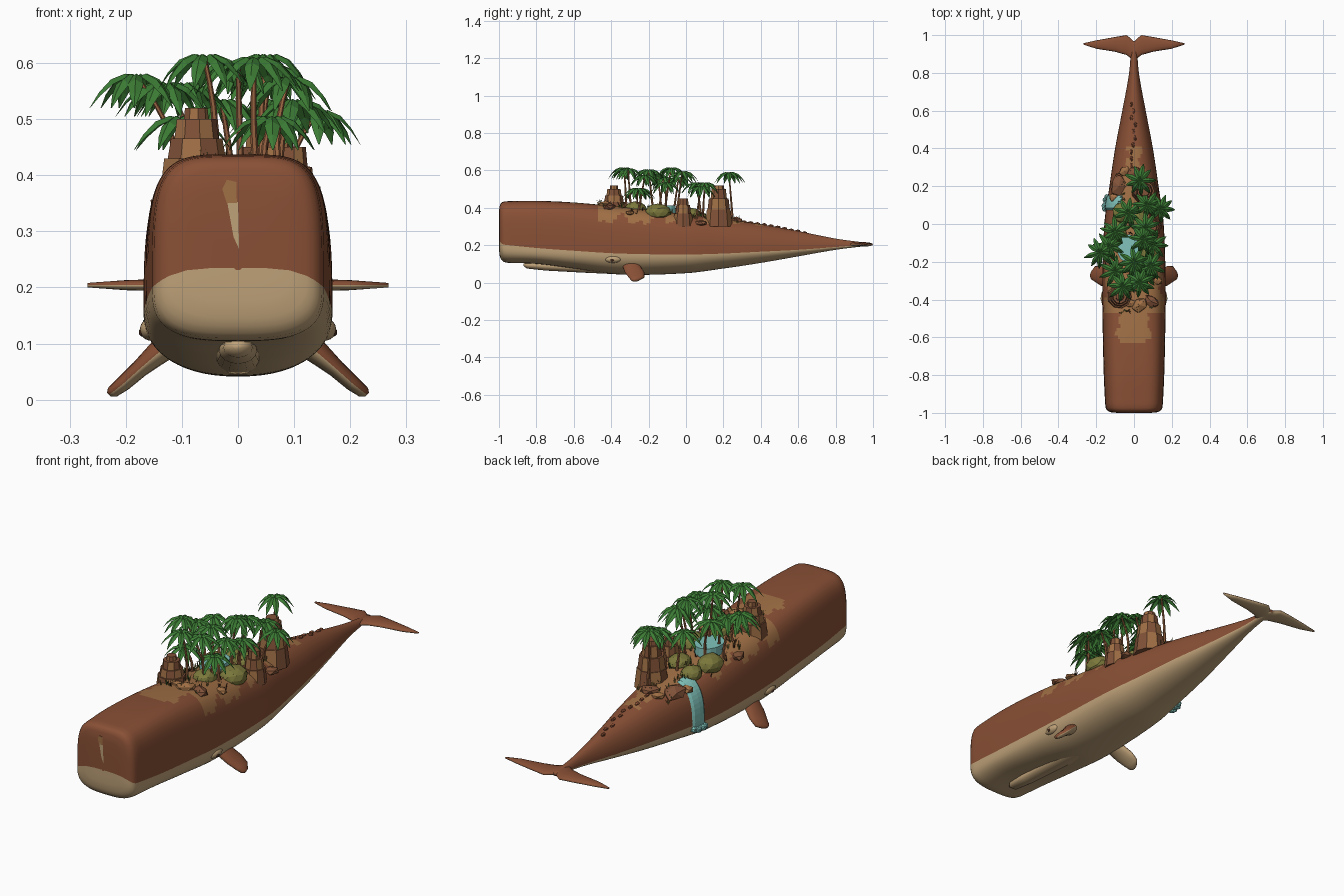
import bpy, bmesh, math, random
from math import sin, cos, pi
from mathutils import Vector, Matrix

cube = bpy.data.objects.get("Cube")
if cube:
    bpy.data.objects.remove(cube)
random.seed(4)
uni = random.uniform


def material(name, *rgb):
    m = bpy.data.materials.new(name)
    m.use_nodes = True
    m.diffuse_color = (*rgb, 1)
    m.node_tree.nodes["Principled BSDF"].inputs["Base Color"].default_value = (*rgb, 1)
    return m


SKIN = material("skin_brown", .25, .08, .036)
CREAM = material("belly_cream", .52, .36, .19)
SAND = material("sand", .35, .16, .06)
ROCK = material("rock_brown", .22, .085, .04)
TRUNK = material("trunk", .32, .13, .055)
LEAF = material("leaf_green", .045, .2, .035)
MOSS = material("moss_olive", .2, .19, .045)
WATER = material("water_teal", .22, .55, .5)
DARK = material("dark_brown", .06, .022, .012)


def finish(name, bm, mats, smooth=False, fix=True):
    if fix:
        bmesh.ops.recalc_face_normals(bm, faces=bm.faces)
    me = bpy.data.meshes.new(name)
    for f in bm.faces:
        f.smooth = smooth
    bm.to_mesh(me)
    bm.free()
    for m in mats:
        me.materials.append(m)
    ob = bpy.data.objects.new(name, me)
    bpy.context.collection.objects.link(ob)
    return ob


def skin_rings(bm, rings, rule=None):
    """Bridge closed rings of points and cap both ends."""
    rows = [[bm.verts.new(p) for p in r] for r in rings]
    n = len(rows[0])
    for a, b in zip(rows, rows[1:]):
        for i in range(n):
            j = (i + 1) % n
            f = bm.faces.new((a[i], a[j], b[j], b[i]))
            if rule:
                f.material_index = rule(f.calc_center_median(), i)
    for r in (rows[0], rows[-1]):
        bm.faces.new(r)


def curve_table(table, y):
    """Smooth interpolation through table rows keyed by their first number."""
    k = max(0, min(len(table) - 2, sum(r[0] <= y for r in table) - 1))
    a, b = table[k], table[k + 1]
    p, q = table[max(k - 1, 0)], table[min(k + 2, len(table) - 1)]
    h = b[0] - a[0]
    t = (y - a[0]) / h
    out = []
    for c in range(1, len(a)):
        ma = (b[c] - p[c]) / (b[0] - p[0]) * h
        mb = (q[c] - a[c]) / (q[0] - a[0]) * h
        out.append((2*t**3 - 3*t*t + 1)*a[c] + (t**3 - 2*t*t + t)*ma
                   + (3*t*t - 2*t**3)*b[c] + (t**3 - t*t)*mb)
    return out


# Body sections: y, half width, colour line, bottom, top, squareness above, below
BODY = [(-.95, .153, .2, .105, .435, 4.2, 3), (-.8, .16, .185, .1, .437, 4.2, 3),
        (-.6, .165, .17, .075, .428, 4, 2.7), (-.35, .168, .155, .043, .405, 3.5, 2.3),
        (0, .157, .15, .05, .365, 3, 2.1), (.2, .13, .155, .075, .34, 2.6, 2),
        (.4, .1, .165, .105, .312, 2.3, 2), (.6, .062, .175, .14, .275, 2, 2),
        (.8, .026, .19, .175, .235, 2, 2), (.96, .014, .203, .195, .213, 2, 2)]


def body_point(y, a, grow=1, at=None):
    w, zb, bot, top, nu, nl = curve_table(BODY, y)
    c, s = cos(a), sin(a)
    n = nu if s >= 0 else nl
    x = w * grow * math.copysign(abs(c) ** (2 / n), c)
    z = zb + grow * (top - zb if s >= 0 else bot - zb) * abs(s) ** (2 / n)
    return Vector((x, y if at is None else at, z))


def ground(x, y):
    w, zb, bot, top, nu, nl = curve_table(BODY, y)
    return zb + (top - zb) * max(0, 1 - abs(x / w) ** nu) ** (1 / nu)


# Whale body with a blunt rounded head
N = 96
rings = []
for grow in (.04, .3, .6, .8, .88, .94, .98):
    at = -.95 - .05 * (1 - grow ** 8) ** .4
    ring = [body_point(-.95, 2*pi*i/N, grow, at) for i in range(N)]
    lift = .035 * (1 - grow ** 4)
    rings.append([p + Vector((0, 0, lift)) for p in ring])
for k in range(97):
    rings.append([body_point(-.95 + .02 * k, 2*pi*i/N) for i in range(N)])


def body_rule(c, i):
    if i >= N / 2:
        return 1
    wave = .015 * sin(31 * c.y) + .012 * sin(67 * c.y + 40 * c.x)
    if -.63 < c.y < -.4 and abs(c.x) < .075 + wave and c.z > .38:
        return 2
    if -.47 < c.y < .22 and c.z > .335 + 1.6 * wave - .05 * max(0, c.y):
        return 2
    return 2 if .2 < c.y < .4 and abs(c.x) < .045 + wave and c.z > .28 else 0


bm = bmesh.new()
skin_rings(bm, rings, body_rule)
finish("whale_body", bm, [SKIN, CREAM, SAND], True)


def oval_ring(center, u, v, n=16):
    return [Vector(center) + u * cos(2*pi*i/n) + v * sin(2*pi*i/n) for i in range(n)]


def blob(name, loc, scale, mat, jitter=0, sub=1, smooth=False, turn=0):
    bm = bmesh.new()
    bmesh.ops.create_icosphere(bm, subdivisions=sub, radius=1)
    for v in bm.verts:
        v.co *= 1 + uni(-jitter, jitter)
        v.co = Vector(a * b for a, b in zip(v.co, scale))
    bm.transform(Matrix.Translation(loc) @ Matrix.Rotation(turn, 4, "Z"))
    return finish(name, bm, [mat], smooth)


# Narrow lower jaw
bm = bmesh.new()
skin_rings(bm, [oval_ring((0, y, z), Vector((w, 0, 0)), Vector((0, 0, h))) for y, z, w, h in
                ((-.87, .095, .01, .006), (-.85, .093, .026, .018), (-.75, .088, .034, .024),
                 (-.55, .078, .04, .025), (-.4, .07, .045, .024), (-.25, .07, .03, .01))])
finish("lower_jaw", bm, [CREAM], True)

# Tail flukes, one loft from tip to tip
half = [(.268, .95, .957, .004), (.2, .928, .972, .009), (.1, .912, .99, .012),
        (.04, .895, 1, .012), (.02, .88, .985, .012)]
spans = [(-x, *r) for x, *r in half] + [(0, .86, .965, .013)] + half[::-1]
bm = bmesh.new()
skin_rings(bm, [oval_ring((x, (a + b) / 2, .204), Vector((0, (b - a) / 2, 0)), Vector((0, 0, t)))
                for x, a, b, t in spans], lambda c, i: int(c.z < .203))
finish("tail_flukes", bm, [SKIN, CREAM], True)

for side, word in ((1, "left"), (-1, "right")):
    # Pectoral fin
    bm = bmesh.new()
    across = Vector((.7 * side, 0, .7))
    skin_rings(bm, [oval_ring((x * side, y, z), Vector((0, c, 0)), across * t) for x, y, z, c, t in
                    ((.1, -.3, .115, .05, .035), (.14, -.29, .085, .048, .022),
                     (.175, -.275, .055, .052, .016), (.205, -.265, .028, .042, .014),
                     (.224, -.272, .013, .022, .011), (.23, -.275, .009, .006, .005))],
               lambda c, i: int(i >= 8))
    finish(word + "_fin", bm, [SKIN, CREAM], True)
    # Eye and its brow
    blob(word + "_brow", (.155 * side, -.39, .125), (.02, .045, .02), CREAM, 0, 3, True)
    blob(word + "_eye", (.17 * side, -.395, .12), (.007, .011, .008), DARK, 0, 2, True)


def plate(name, points, mat, depth):
    bm = bmesh.new()
    pts = [Vector(p) for p in points]
    skin_rings(bm, [pts, [p + Vector(depth) for p in pts]])
    finish(name, bm, [mat])


# Scar on the forehead and small marks
plate("scar_upper", [(x, -1.0, z) for x, z in ((-.028, .375), (-.02, .392), (-.003, .388), (-.002, .35),
      (-.02, .35))], SAND, (0, .008, 0))
plate("scar_lower", [(x, -1.0, z) for x, z in ((-.02, .356), (0, .352), (.002, .268), (-.008, .29))],
      CREAM, (0, .008, 0))
blob("blowhole", (-.04, -.94, .42), (.012, .02, .012), DARK)
blob("chin_mark", (-.065, -.985, .165), (.01, .012, .012), SAND, .1)


# Stepped rock towers
def tower(name, x, y, base, tiers):
    bm = bmesh.new()
    z = base
    for k, (r, h) in enumerate(tiers):
        skin_rings(bm, [oval_ring((x, y, z + dz), Vector((r * s, 0, 0)), Vector((0, r * s, 0)), 9)
                        for dz, s in ((-.01, 1), (h, .86))], lambda c, i: (i + k) % 2)
        z += h
    finish(name, bm, [ROCK, SAND])


tower("front_tower", -.075, -.385, .36, [(.07, .07), (.055, .035), (.042, .035), (.024, .02)])
tower("middle_tower", .095, -.015, .31, [(.055, .06), (.043, .045), (.03, .035)])
tower("rear_tower", .055, .175, .31, [(.075, .08), (.062, .06), (.045, .05), (.032, .02)])

# Mossy domes, spring pool and waterfall
for k, (x, y, r) in enumerate(((.08, -.15, .06), (-.09, -.05, .055), (-.07, .06, .045), (.02, -.27, .05),
                               (.02, .02, .05))):
    blob("moss_dome_%d" % k, (x, y, ground(x, y)), (r, r * 1.2, r * .75), MOSS, .05, 2)
bm = bmesh.new()
skin_rings(bm, [oval_ring((-.03, -.13, z), Vector((.06, 0, 0)), Vector((0, .075, 0)))
                for z in (.36, .412)])
finish("pool", bm, [WATER])
bm = bmesh.new()
skin_rings(bm, [[body_point(y, 1.9 + .11 * k, g) for y, g in ((.075, 1.0), (.085, 1.05), (.11, 1.06),
           (.14, 1.05), (.15, 1.0))] for k in range(13)])
finish("waterfall", bm, [WATER])
for k in range(5):
    blob("splash_%d" % k, (-.148 + uni(-.01, .01), .08 + .016 * k, uni(.125, .145)), (.016,) * 3, WATER, .1)

# Boulders and the bumps along the tail ridge
for k, (x, y, r) in enumerate(((.03, -.43, .04), (.09, -.41, .035), (-.02, -.42, .025), (-.08, .2, .05),
                               (-.1, .14, .03), (.0, .27, .035), (.12, -.3, .025), (-.13, -.2, .03),
                               (-.05, .28, .025), (.11, .08, .03))):
    blob("boulder_%d" % k, (x, y, ground(x, y)), (r, r * 1.3, r * .6), (SAND, ROCK)[k % 2], .12, 1,
         turn=uni(0, 3))
for k in range(10):
    x, y = uni(-.015, .015), .31 + .036 * k
    blob("ridge_bump_%d" % k, (x, y, ground(x, y)), (.009, .016, .009), SKIN, .1)


# Palm trees, given by crown position
def palm(k, x, y, z):
    root = Vector((x * .65 + uni(-.02, .02), y + uni(-.04, .04), 0))
    root.z = ground(root.x, root.y) - .01
    top = Vector((x, y, z))
    bm = bmesh.new()
    steps = []
    for s in range(6):
        t = s / 5
        p = root.lerp(top, t) + (Vector((x, 0, 0)) * -.15 * sin(pi * t))
        r = .0075 - .0035 * t
        steps.append(oval_ring(p, Vector((r, 0, 0)), Vector((0, r, 0)), 6))
    skin_rings(bm, steps)
    finish("palm_trunk_%d" % k, bm, [TRUNK])
    bm = bmesh.new()
    spin = uni(0, 6)
    for f in range(9):
        a = spin + 2 * pi * f / 9 + uni(-.15, .15)
        out, wide = Vector((cos(a), sin(a), 0)), Vector((-sin(a), cos(a), 0))
        reach = uni(.075, .092)
        rows = []
        for t, w in ((0, .003), (.25, .011), (.55, .014), (.8, .009), (1, .001)):
            p = top + out * reach * t + Vector((0, 0, .05 * t - .105 * t * t))
            rows.append([bm.verts.new(q) for q in (p - wide * w - Vector((0, 0, w * .6)), p,
                                                   p + wide * w - Vector((0, 0, w * .6)))])
        for a_row, b_row in zip(rows, rows[1:]):
            for i in (0, 1):
                bm.faces.new((a_row[i], b_row[i], b_row[i + 1], a_row[i + 1]))
    finish("palm_leaves_%d" % k, bm, [LEAF], fix=False)


for k, crown in enumerate(((.03, .23, .585), (.14, .08, .51), (-.03, .06, .53), (-.1, -.04, .56),
                           (-.18, -.15, .575), (.06, -.02, .59), (.03, -.31, .605), (-.06, -.33, .61),
                           (.09, -.22, .57), (.0, -.2, .6), (.05, -.08, .61), (-.1, -.25, .5),
                           (.1, -.11, .53), (.07, .1, .53), (-.13, -.12, .56), (.06, -.26, .5))):
    palm(k, *crown)

# Grass tufts and dry twigs
for name, mat, count in (("grass", MOSS, 60), ("ferns", LEAF, 25), ("twigs", DARK, 25)):
    bm = bmesh.new()
    for _ in range(count):
        y = uni(-.48, .28)
        x = uni(-.125, .125) * (1 if y < 0 else .75)
        p = Vector((x, y, ground(x, y) - .004))
        for _ in range(4):
            a = uni(0, 2 * pi)
            d = Vector((cos(a), sin(a), 0))
            tip = p + d * uni(.005, .02) + Vector((0, 0, uni(.02, .04)))
            side = Vector((-d.y, d.x, 0)) * .003
            bm.faces.new([bm.verts.new(q) for q in (p - side, p + side, tip)])
    finish(name, bm, [mat], fix=False)
